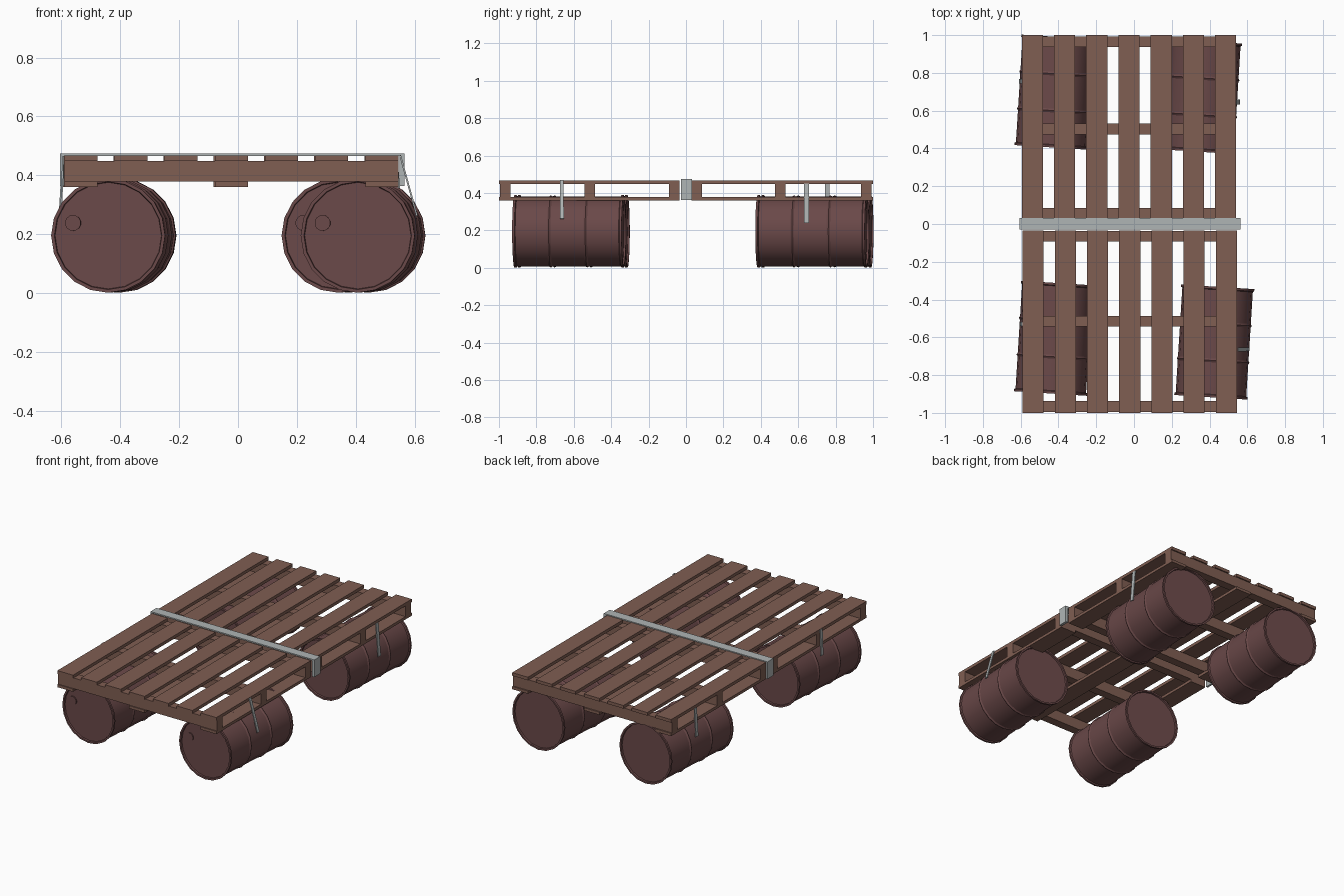
import bpy, bmesh, math
from mathutils import Vector, Matrix

cube = bpy.data.objects.get("Cube")
if cube:
    bpy.data.objects.remove(cube, do_unlink=True)


def material(name, color):
    m = bpy.data.materials.new(name)
    m.use_nodes = True
    m.diffuse_color = (*color, 1)
    bsdf = next(n for n in m.node_tree.nodes if n.type == 'BSDF_PRINCIPLED')
    bsdf.inputs["Base Color"].default_value = (*color, 1)
    return m


WOOD = material("brown wood", (0.215, 0.112, 0.085))
DRUM = material("dark red steel", (0.145, 0.066, 0.066))
STRAP = material("grey strap", (0.43, 0.46, 0.46))


def finish(name, bm, mat):
    bmesh.ops.recalc_face_normals(bm, faces=bm.faces)
    mesh = bpy.data.meshes.new(name)
    bm.to_mesh(mesh)
    bm.free()
    mesh.materials.append(mat)
    obj = bpy.data.objects.new(name, mesh)
    bpy.context.collection.objects.link(obj)
    return obj


def box(name, x, y, z, mat):
    """Box given by its (min, max) range on each axis."""
    bm = bmesh.new()
    bmesh.ops.create_cube(bm, size=1)
    for v in bm.verts:
        v.co = [(lo + hi) / 2 + c * (hi - lo) for c, (lo, hi) in zip(v.co, (x, y, z))]
    return finish(name, bm, mat)


# Pallets: seven deck boards, three stringers, three bottom boards
BOARD, PITCH, LEFT = 0.112, 0.1705, -0.59


def pallet(name, y0, y1, dx, stringers):
    for i in range(7):
        x0 = LEFT + dx + i * PITCH
        x = (x0, x0 + BOARD)
        box(f"{name}_deck_board_{i + 1}", x, (y0, y1), (0.448, 0.468), WOOD)
        if i % 3 == 0:
            box(f"{name}_bottom_board_{i // 3 + 1}", x, (y0, y1), (0.361, 0.379), WOOD)
    span = (LEFT + dx, LEFT + dx + 6 * PITCH + BOARD)
    for i, y in enumerate(stringers):
        box(f"{name}_stringer_{i + 1}", span, (y - 0.028, y + 0.028), (0.379, 0.448), WOOD)


pallet("front_pallet", -1.0, -0.034, 0.0, (-0.966, -0.515, -0.064))
pallet("rear_pallet", 0.03, 1.0, -0.004, (0.964, 0.503, 0.058))

# Drums: a lathed half profile with end rims and two rolling ribs
HALF, BODY, RIM = 0.293, 0.187, 0.194
YAW = math.radians(-3.6)
SIDES = 20


def drum(name, x, y):
    profile = [(0, -HALF + 0.01), (BODY - 0.006, -HALF + 0.01), (BODY - 0.004, -HALF),
               (RIM, -HALF), (RIM, -HALF + 0.012), (BODY, -HALF + 0.016)]
    rib = HALF / 3
    profile += [(BODY, -rib - 0.01), (RIM - 0.001, -rib), (BODY, -rib + 0.01)]
    profile += [(r, -t) for r, t in reversed(profile)]
    bm = bmesh.new()
    verts = [bm.verts.new((r, t, 0)) for r, t in profile]
    edges = [bm.edges.new(pair) for pair in zip(verts, verts[1:])]
    bmesh.ops.spin(bm, geom=verts + edges, cent=(0, 0, 0), axis=(0, 1, 0),
                   angle=math.tau, steps=SIDES, use_duplicate=False)
    bmesh.ops.remove_doubles(bm, verts=bm.verts, dist=0.0005)
    # Bung cap on the front end
    bmesh.ops.create_cone(bm, cap_ends=True, segments=14, radius1=0.027, radius2=0.027,
                          depth=0.008,
                          matrix=Matrix.Translation((-0.12, -HALF + 0.008, 0.043))
                          @ Matrix.Rotation(math.pi / 2, 4, 'X'))
    obj = finish(name, bm, DRUM)
    obj.location = (x, y, 0.195)
    obj.rotation_euler.z = YAW
    bpy.ops.object.select_all(action='DESELECT')
    obj.select_set(True)
    bpy.context.view_layer.objects.active = obj
    bpy.ops.object.shade_smooth_by_angle(angle=math.radians(25))


drum("front_right_drum", -0.423, -0.605)
drum("front_left_drum", 0.425, -0.625)
drum("rear_right_drum", -0.421, 0.698)
drum("rear_left_drum", 0.360, 0.675)

# Wide strap folded over the joint between the pallets
JOINT = (-0.028, 0.032)
box("joint_strap_top", (-0.605, 0.565), JOINT, (0.466, 0.474), STRAP)
box("joint_strap_right_end", (-0.605, -0.592), JOINT, (0.363, 0.468), STRAP)
box("joint_strap_left_end", (0.548, 0.565), JOINT, (0.363, 0.468), STRAP)


# Thin straps from the pallet edges down to the drums
def drum_strap(name, top, bottom, width):
    top, bottom = Vector(top), Vector(bottom)
    obj = box(name, (-0.003, 0.003), (-width / 2, width / 2),
              (0, (top - bottom).length), STRAP)
    obj.location = bottom
    obj.rotation_euler = (top - bottom).to_track_quat('Z', 'Y').to_euler()
    # Keep the flat side against the pallet edge
    up = (top - bottom).normalized()
    side = Vector((0, 1, 0))
    out = side.cross(up).normalized()
    side = up.cross(out)
    obj.rotation_euler = Matrix((out, side, up)).transposed().to_euler()


drum_strap("front_left_strap", (0.551, -0.665, 0.468), (0.608, -0.663, 0.262), 0.02)
drum_strap("rear_left_strap", (0.54, 0.645, 0.45), (0.557, 0.645, 0.24), 0.026)
drum_strap("front_right_strap", (-0.594, -0.53, 0.466), (-0.600, -0.53, 0.30), 0.022)
drum_strap("rear_right_strap", (-0.595, 0.755, 0.45), (-0.606, 0.755, 0.27), 0.024)
